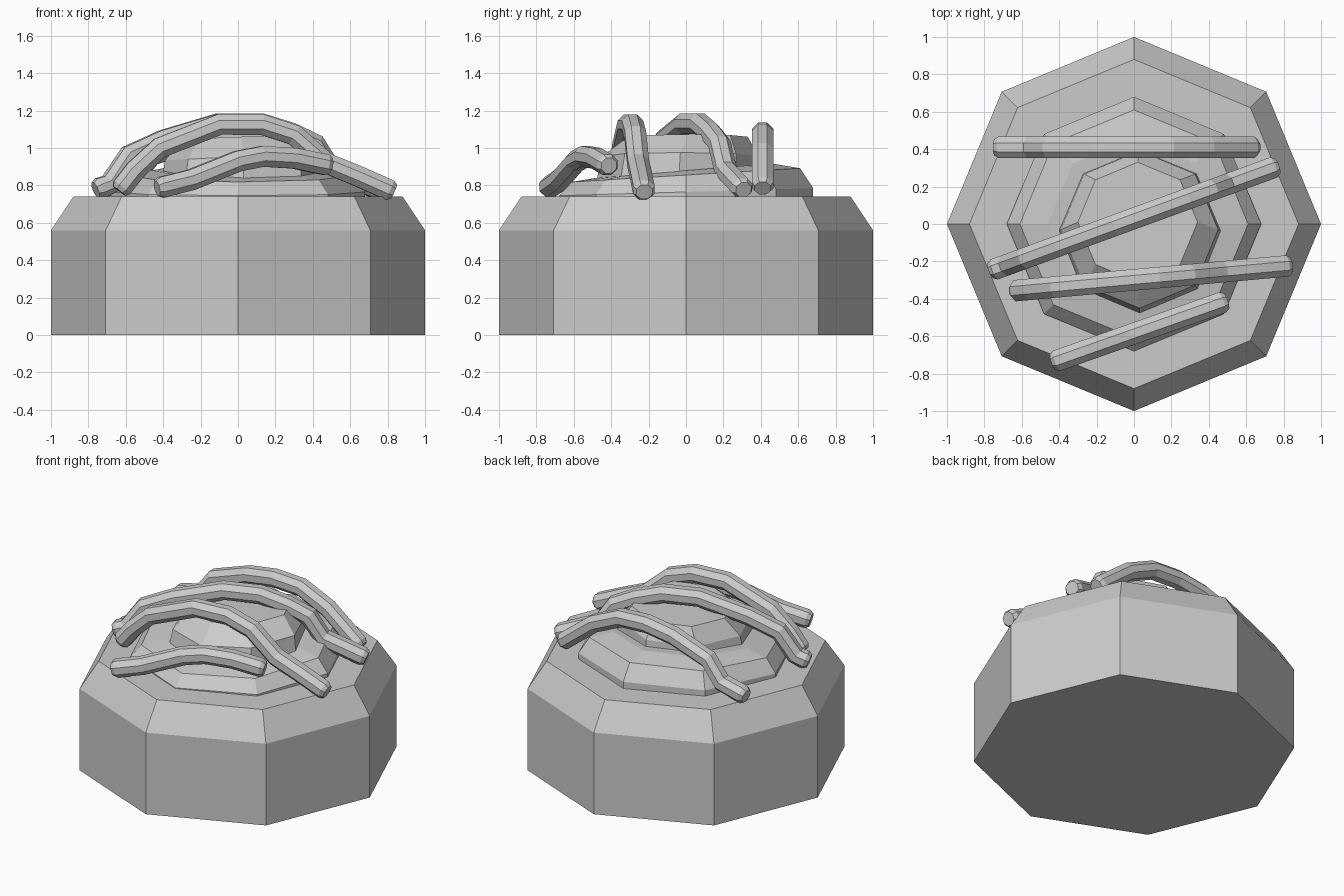
import bpy, bmesh
from math import sin, cos, pi
from mathutils import Vector

if "Cube" in bpy.data.objects:
    bpy.data.objects.remove(bpy.data.objects["Cube"])


def skin(name, rings):
    """Join equal-sized rings of points into a closed flat-faced solid."""
    bm = bmesh.new()
    loops = [[bm.verts.new(p) for p in ring] for ring in rings]
    n = len(loops[0])
    for a, b in zip(loops, loops[1:]):
        for i in range(n):
            j = (i + 1) % n
            bm.faces.new((a[i], a[j], b[j], b[i]))
    bm.faces.new(loops[0][::-1])
    bm.faces.new(loops[-1])
    bmesh.ops.recalc_face_normals(bm, faces=bm.faces)
    mesh = bpy.data.meshes.new(name)
    bm.to_mesh(mesh)
    bm.free()
    ob = bpy.data.objects.new(name, mesh)
    bpy.context.collection.objects.link(ob)


def octagon(r, z, cx=0, cy=0, tx=0, ty=0):
    """Octagon ring; tx and ty tilt its height along x and y."""
    pts = []
    for i in range(8):
        x, y = r * cos(i * pi / 4), r * sin(i * pi / 4)
        pts.append((cx + x, cy + y, z + tx * x + ty * y))
    return pts


def strand(name, start, end, profile):
    """Bent octagonal strand: profile holds (x, z) points, y runs start to end."""
    (x0, y0), (x1, y1) = start, end
    pts = [Vector((x, y0 + (y1 - y0) * (x - x0) / (x1 - x0), z)) for x, z in profile]
    side = Vector((y0 - y1, x1 - x0, 0)).normalized()
    tangents = []
    for i in range(len(pts)):
        tangents.append((pts[min(i + 1, len(pts) - 1)] - pts[max(i - 1, 0)]).normalized())
    stations = [(p, t, 1.0) for p, t in zip(pts, tangents)]
    # Bevelled ends
    stations.insert(0, (pts[0] - tangents[0] * 0.025, tangents[0], 0.75))
    stations.append((pts[-1] + tangents[-1] * 0.025, tangents[-1], 0.75))
    rings = []
    for p, t, s in stations:
        up = t.cross(side)
        rings.append([p + side * (0.062 * s * cos(a)) + up * (0.06 * s * sin(a))
                      for a in [(i + 0.5) * pi / 4 for i in range(8)]])
    skin(name, rings)


# Octagonal base with a chamfered rim
skin("base", [octagon(1, 0), octagon(1, 0.56), octagon(0.88, 0.74)])

# Two tilted mound layers
skin("lower_mound", [octagon(0.68, 0.70), octagon(0.68, 0.765, ty=0.03),
                     octagon(0.61, 0.855, ty=0.06), octagon(0.46, 0.88, ty=0.08)])
skin("upper_mound", [octagon(0.44, 0.82, 0.03, -0.04),
                     octagon(0.42, 0.955, 0.03, -0.03, tx=0.05),
                     octagon(0.32, 1.06, 0.02, 0.01, tx=0.04)])

# Strands draped over the mound
strand("back_strand", (-0.72, 0.41), (0.63, 0.41),
       [(-0.72, 0.79), (-0.56, 0.83), (-0.46, 0.96), (-0.2, 1.05), (0, 1.08),
        (0.2, 1.07), (0.4, 0.98), (0.63, 0.80)])
strand("middle_strand", (-0.74, -0.24), (0.74, 0.30),
       [(-0.74, 0.785), (-0.68, 0.81), (-0.58, 0.96), (-0.4, 1.04), (-0.1, 1.13),
        (0.12, 1.13), (0.28, 1.08), (0.41, 1.02), (0.5, 0.88), (0.74, 0.785)])
strand("front_strand", (-0.62, -0.355), (0.81, -0.225),
       [(-0.62, 0.79), (-0.55, 0.88), (-0.42, 1.0), (-0.1, 1.125), (0.13, 1.125),
        (0.3, 1.07), (0.47, 0.92), (0.64, 0.85), (0.81, 0.775)])
strand("short_front_strand", (-0.41, -0.73), (0.47, -0.42),
       [(-0.41, 0.79), (-0.25, 0.83), (0, 0.93), (0.13, 0.955), (0.3, 0.945),
        (0.47, 0.91)])
